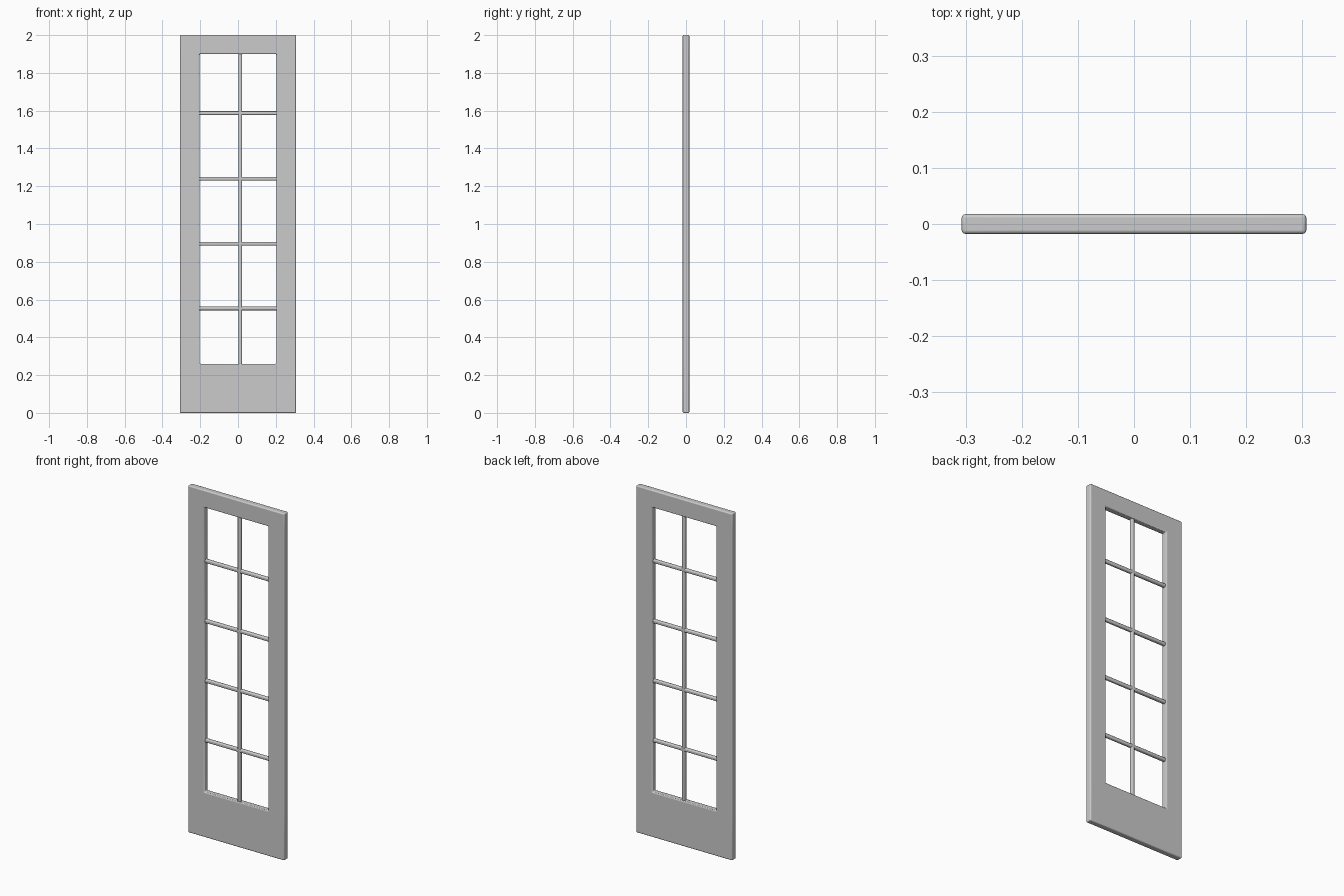
import bpy, bmesh

if "Cube" in bpy.data.objects:
    bpy.data.objects.remove(bpy.data.objects["Cube"])

HALF_T = 0.0175           # half the door thickness
X0, X1 = 0.203, 0.307     # half widths of opening and door
Z = [0.0, 0.26, 1.90, 2.0]


def finish(bm, name, radius, segments):
    bmesh.ops.recalc_face_normals(bm, faces=bm.faces)
    mesh = bpy.data.meshes.new(name)
    bm.to_mesh(mesh)
    bm.free()
    obj = bpy.data.objects.new(name, mesh)
    bpy.context.collection.objects.link(obj)
    mod = obj.modifiers.new("rounded_edges", 'BEVEL')
    mod.width = radius
    mod.segments = segments
    mod.limit_method = 'ANGLE'
    bpy.ops.object.select_all(action='DESELECT')
    obj.select_set(True)
    bpy.context.view_layer.objects.active = obj
    bpy.ops.object.shade_smooth_by_angle(angle=0.6)
    return obj


def bar(name, lo, hi):
    bm = bmesh.new()
    bmesh.ops.create_cube(bm, size=1)
    for v in bm.verts:
        v.co = [lo[i] if v.co[i] < 0 else hi[i] for i in range(3)]
    return finish(bm, name, 0.006, 3)


# Door frame: a 3 x 3 sheet with the middle left open, given thickness
bm = bmesh.new()
xs = [-X1, -X0, X0, X1]
grid = [[bm.verts.new((x, -HALF_T, z)) for x in xs] for z in Z]
for r in range(3):
    for c in range(3):
        if (r, c) != (1, 1):
            bm.faces.new((grid[r][c], grid[r][c + 1],
                          grid[r + 1][c + 1], grid[r + 1][c]))
ext = bmesh.ops.extrude_face_region(bm, geom=bm.faces[:], use_keep_orig=True)
for g in ext["geom"]:
    if isinstance(g, bmesh.types.BMVert):
        g.co.y = HALF_T
finish(bm, "door_frame", 0.006, 3)

# Upright glazing bar, set slightly right of centre
bar("upright_bar", (0.002, -0.01, Z[1] - 0.01), (0.022, 0.01, Z[2] + 0.01))

# Crosswise glazing bars
for i, z in enumerate((0.553, 0.896, 1.24, 1.587)):
    bar(f"cross_bar_{i + 1}", (-X0 - 0.01, -0.01, z - 0.01),
        (X0 + 0.01, 0.01, z + 0.01))
